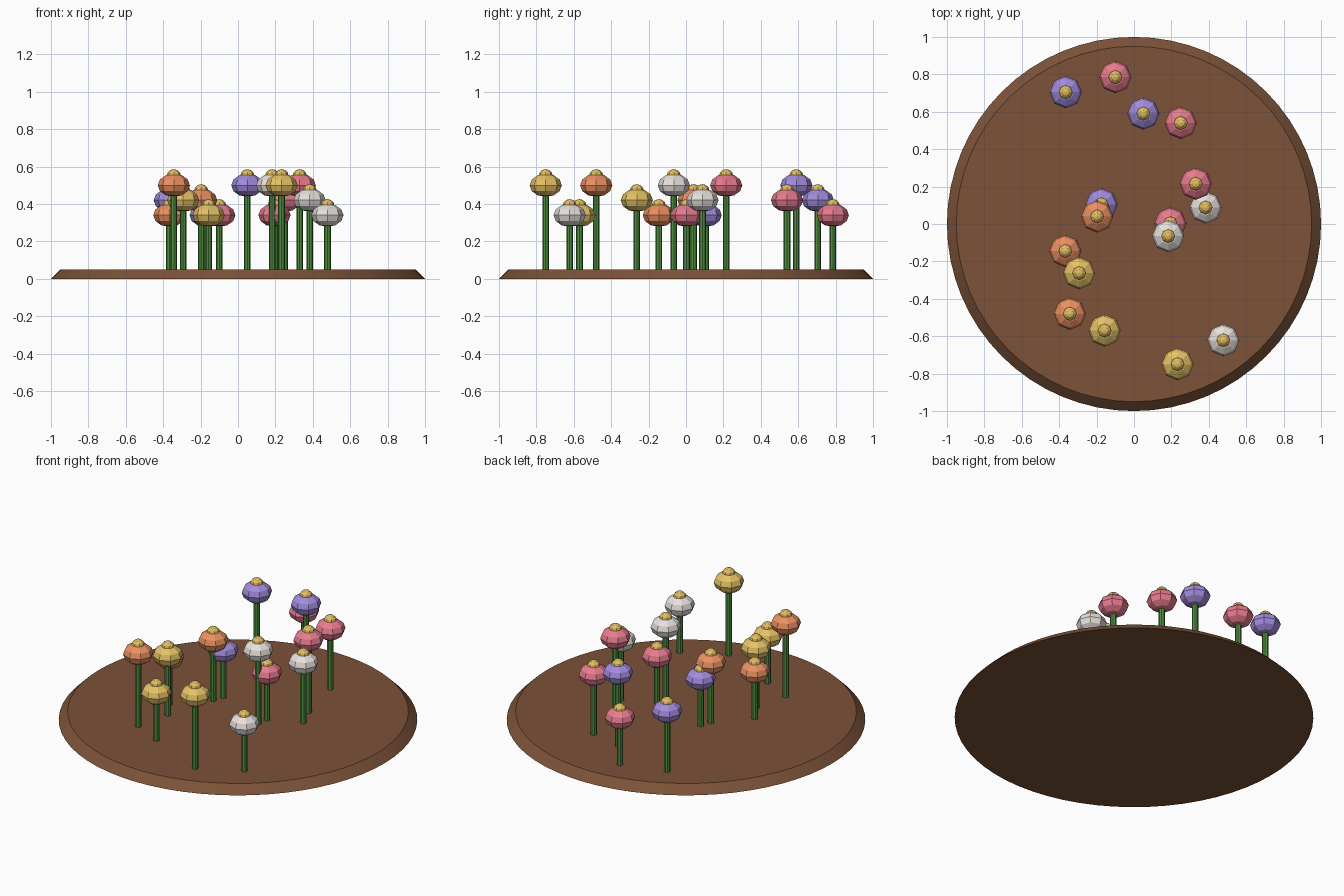
import bpy, math

if "Cube" in bpy.data.objects:
    bpy.data.objects.remove(bpy.data.objects["Cube"])

def material(name, rgb):
    m = bpy.data.materials.new(name)
    m.diffuse_color = (*rgb, 1)
    m.use_nodes = True
    m.node_tree.nodes["Principled BSDF"].inputs["Base Color"].default_value = m.diffuse_color
    return m

soil = material("soil_brown", (0.20, 0.085, 0.04))
green = material("stem_green", (0.08, 0.27, 0.05))
gold = material("centre_gold", (0.75, 0.50, 0.12))
petals = {
    "purple": material("petal_purple", (0.36, 0.26, 0.72)),
    "pink": material("petal_pink", (0.80, 0.20, 0.27)),
    "white": material("petal_white", (0.80, 0.75, 0.72)),
    "orange": material("petal_orange", (0.83, 0.28, 0.12)),
    "yellow": material("petal_yellow", (0.78, 0.54, 0.13)),
}

def finish(name, mat):
    o = bpy.context.object
    o.name = name
    o.data.materials.append(mat)
    return o

def ball(name, loc, radius, height, mat, segments, rings):
    bpy.ops.mesh.primitive_uv_sphere_add(segments=segments, ring_count=rings, radius=1, location=loc)
    o = finish(name, mat)
    o.scale = (radius, radius, height)
    return o

# Round bed with a sloping rim
bpy.ops.mesh.primitive_cone_add(vertices=64, radius1=1, radius2=0.95, depth=0.05, location=(0, 0, 0.025))
finish("flower_bed", soil)
bpy.ops.object.shade_smooth_by_angle(angle=math.radians(30))

# Flowers: x, y, head height, petal colour
flowers = [
    (-0.365, 0.705, 0.42, "purple"), (-0.10, 0.785, 0.34, "pink"),
    (0.05, 0.59, 0.50, "purple"), (0.25, 0.54, 0.42, "pink"),
    (0.33, 0.215, 0.50, "pink"), (0.383, 0.088, 0.42, "white"),
    (0.195, 0.003, 0.34, "pink"), (0.183, -0.065, 0.50, "white"),
    (-0.173, 0.105, 0.34, "purple"), (-0.197, 0.04, 0.42, "orange"),
    (-0.367, -0.145, 0.34, "orange"), (-0.293, -0.263, 0.42, "yellow"),
    (-0.343, -0.48, 0.50, "orange"), (-0.157, -0.57, 0.34, "yellow"),
    (0.233, -0.75, 0.50, "yellow"), (0.478, -0.622, 0.34, "white"),
]
for i, (x, y, z, colour) in enumerate(flowers, 1):
    # Stem from the soil into the head
    base = 0.04
    bpy.ops.mesh.primitive_cylinder_add(vertices=8, radius=0.018, depth=z - base,
                                        location=(x, y, (z + base) / 2))
    finish(f"stem_{i}", green)
    # Flattened head and its round centre
    ball(f"flower_head_{i}", (x, y, z), 0.086, 0.062, petals[colour], 8, 6)
    ball(f"flower_centre_{i}", (x, y, z + 0.05), 0.038, 0.036, gold, 8, 6)
